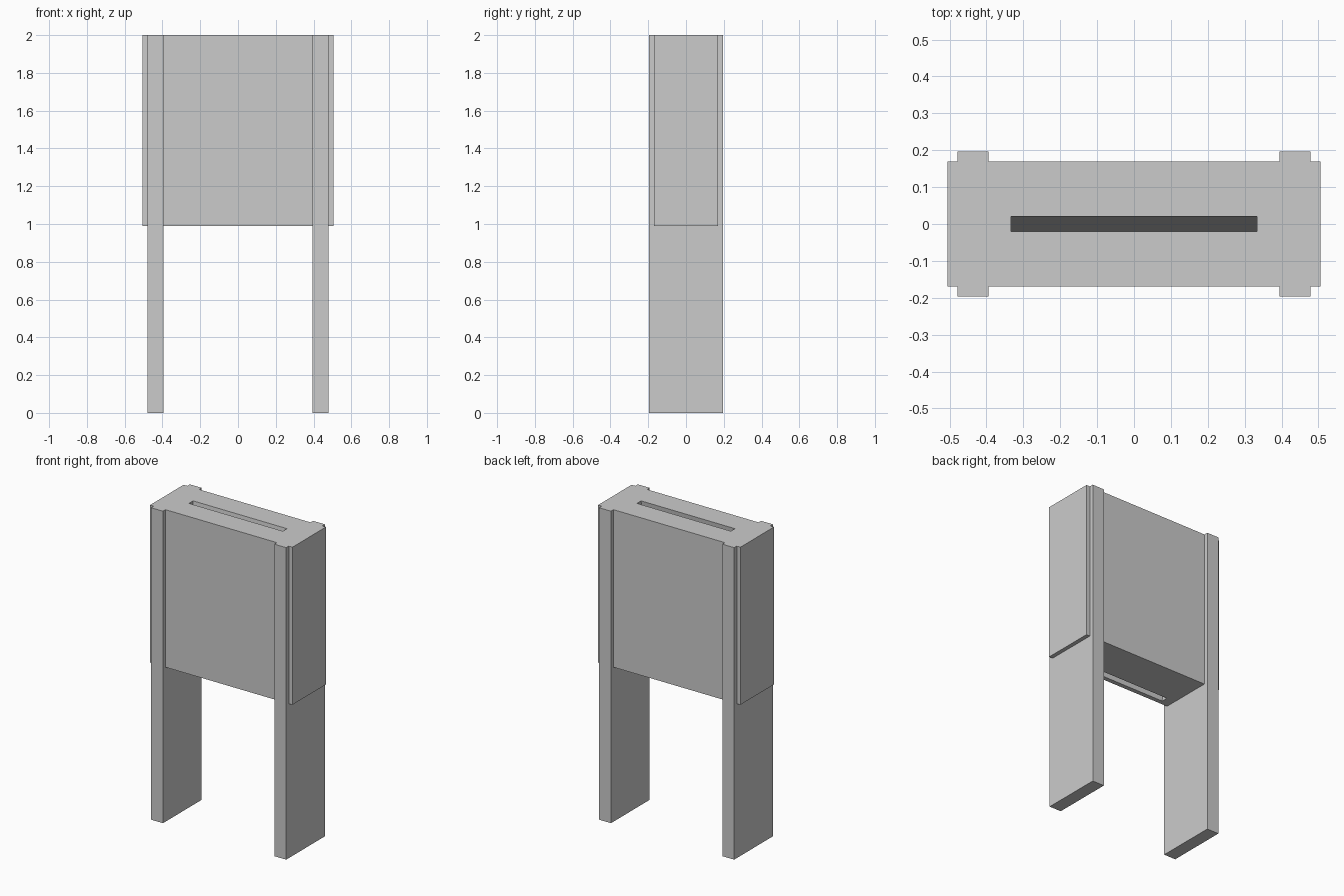
import bpy
import bmesh

cube = bpy.data.objects.get("Cube")
if cube:
    bpy.data.objects.remove(cube, do_unlink=True)

# Single plain grey
grey = bpy.data.materials.new("light_grey")
grey.use_nodes = True
colour = (0.6, 0.6, 0.6, 1.0)
grey.diffuse_color = colour
grey.node_tree.nodes["Principled BSDF"].inputs["Base Color"].default_value = colour


def add_object(name, bm):
    bmesh.ops.recalc_face_normals(bm, faces=bm.faces)
    mesh = bpy.data.meshes.new(name)
    bm.to_mesh(mesh)
    bm.free()
    mesh.materials.append(grey)
    obj = bpy.data.objects.new(name, mesh)
    bpy.context.collection.objects.link(obj)
    return obj


def rectangle(bm, half_x, half_y, z, centre_y=0.0):
    """Four corner vertices of a level rectangle."""
    corners = ((-1, -1), (1, -1), (1, 1), (-1, 1))
    return [bm.verts.new((sx * half_x, centre_y + sy * half_y, z)) for sx, sy in corners]


def band(bm, a, b):
    """Join two four-cornered loops with quads."""
    for i in range(4):
        j = (i + 1) % 4
        bm.faces.new((a[i], a[j], b[j], b[i]))


TOP, BOX_BOTTOM = 2.0, 0.99

# Box with a slanted slot running through it from top to bottom
bm = bmesh.new()
outer_top = rectangle(bm, 0.505, 0.17, TOP)
outer_bottom = rectangle(bm, 0.505, 0.17, BOX_BOTTOM)
slot_top = rectangle(bm, 0.333, 0.021, TOP)
slot_bottom = rectangle(bm, 0.333, 0.021, BOX_BOTTOM, centre_y=-0.12)
band(bm, outer_top, outer_bottom)
band(bm, outer_bottom, slot_bottom)
band(bm, slot_bottom, slot_top)
band(bm, slot_top, outer_top)
add_object("slotted_box", bm)

# Full-height leg boards passing through the box
for name, side in (("left_leg", 1), ("right_leg", -1)):
    bm = bmesh.new()
    low = rectangle(bm, 0.042, 0.196, 0.0)
    high = rectangle(bm, 0.042, 0.196, TOP)
    band(bm, low, high)
    bm.faces.new(low)
    bm.faces.new(high)
    leg = add_object(name, bm)
    leg.location.x = side * 0.437
